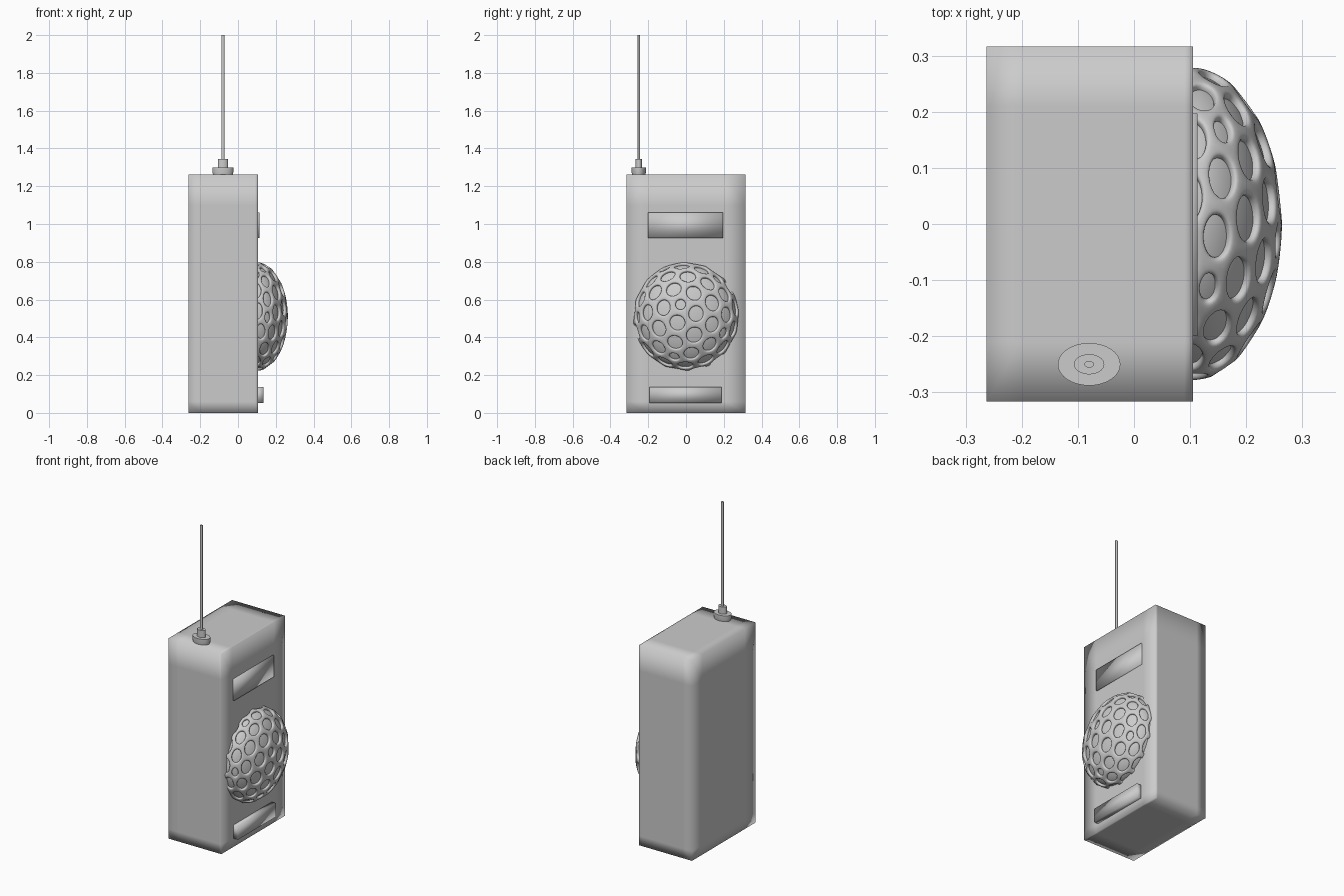
import bpy, bmesh, math
from mathutils import Vector, Matrix

old = bpy.data.objects.get("Cube")
if old:
    bpy.data.objects.remove(old, do_unlink=True)

grey = bpy.data.materials.new("light_grey")
grey.use_nodes = True
colour = (0.6, 0.6, 0.6, 1)
grey.diffuse_color = colour
grey.node_tree.nodes["Principled BSDF"].inputs["Base Color"].default_value = colour


def finish(name, bm, smooth=True):
    bmesh.ops.recalc_face_normals(bm, faces=bm.faces)
    mesh = bpy.data.meshes.new(name)
    bm.to_mesh(mesh)
    bm.free()
    mesh.materials.append(grey)
    for p in mesh.polygons:
        p.use_smooth = smooth
    ob = bpy.data.objects.new(name, mesh)
    bpy.context.scene.collection.objects.link(ob)
    return ob


def box(lo, hi):
    bm = bmesh.new()
    bmesh.ops.create_cube(bm, size=1)
    lo, hi = Vector(lo), Vector(hi)
    for v in bm.verts:
        v.co = Vector([(lo[i] + hi[i]) / 2 + v.co[i] * (hi[i] - lo[i]) for i in range(3)])
    return bm


def loop_cut(bm, axis, value):
    point, normal = Vector(), Vector()
    point[axis], normal[axis] = value, 1
    bmesh.ops.bisect_plane(bm, geom=bm.verts[:] + bm.edges[:] + bm.faces[:],
                           plane_co=point, plane_no=normal)


# Case: square silhouette with soft shading held by loops near the edges
bm = box((-0.263, -0.316, 0), (0.105, 0.316, 1.263))
for axis, cuts in enumerate(((-0.2, 0.09), (-0.21, 0.21), (0.06, 1.1))):
    for value in cuts:
        loop_cut(bm, axis, value)
finish("case", bm)

# Display window and lower button bar
finish("display_window", box((0.09, -0.2, 0.925), (0.113, 0.197, 1.06)))
finish("button_bar", box((0.09, -0.193, 0.052), (0.135, 0.187, 0.138)))


# Antenna: stacked oval lathe
def lathe(name, profile, stretch):
    bm = bmesh.new()
    rings = [[bm.verts.new((-0.08 + stretch * r * math.cos(a), -0.25 + r * math.sin(a), z))
              for a in (math.tau * k / 32 for k in range(32))] for r, z in profile]
    for low, high in zip(rings, rings[1:]):
        for k in range(32):
            n = (k + 1) % 32
            bm.faces.new((low[k], low[n], high[n], high[k]))
    bm.faces.new(rings[0])
    bm.faces.new(rings[-1])
    ob = finish(name, bm)
    ob.data.set_sharp_from_angle(angle=math.radians(40))


lathe("antenna_base", [(0.034, 1.255), (0.038, 1.275), (0.038, 1.3)], 1.47)
lathe("antenna_collar", [(0.018, 1.295), (0.018, 1.345)], 1.5)
lathe("antenna_rod", [(0.006, 1.34), (0.006, 2.0)], 1.4)

# Speaker dome: half ellipsoid under a raised honeycomb grille
centre = Vector((0.1, 0, 0.51))
radii = Vector((0.149, 0.266, 0.274))


def place(bm, grow):
    for v in bm.verts:
        v.co = centre + Vector([c * (r + grow) for c, r in zip(v.co, radii)])


bm = bmesh.new()
bmesh.ops.create_uvsphere(bm, u_segments=48, v_segments=24, radius=1)
bmesh.ops.delete(bm, geom=[v for v in bm.verts if v.co.x < -0.01], context='VERTS')
place(bm, 0)
finish("speaker_dome", bm)

# Honeycomb cells are the dual of a split icosahedron
ico = bmesh.new()
bmesh.ops.create_icosphere(ico, subdivisions=1, radius=1)
bmesh.ops.subdivide_edges(ico, edges=ico.edges[:], cuts=2, use_grid_fill=True)
bmesh.ops.triangulate(ico, faces=[f for f in ico.faces if len(f.verts) > 3])
turn = Matrix.Rotation(math.radians(25), 3, 'X') @ Matrix.Rotation(math.radians(12), 3, 'Y')
for v in ico.verts:
    v.co = turn @ v.co.normalized()
ico.normal_update()

bm = bmesh.new()
nodes = {f.index: bm.verts.new(f.calc_center_median().normalized()) for f in ico.faces}
for v in ico.verts:
    side = v.co.orthogonal().normalized()
    up = v.co.cross(side)

    def angle(f):
        d = f.calc_center_median() - v.co
        return math.atan2(d.dot(up), d.dot(side))
    bm.faces.new([nodes[f.index] for f in sorted(v.link_faces, key=angle)])
ico.free()
bm.normal_update()
cells = bm.faces[:]
bmesh.ops.inset_individual(bm, faces=cells, thickness=0.055, use_even_offset=True)
bmesh.ops.delete(bm, geom=cells, context='FACES_ONLY')
bmesh.ops.bisect_plane(bm, geom=bm.verts[:] + bm.edges[:] + bm.faces[:], plane_co=(-0.05, 0, 0),
                       plane_no=(1, 0, 0), clear_inner=True)
place(bm, 0.012)
grille = finish("speaker_grille", bm)
thick = grille.modifiers.new("thickness", 'SOLIDIFY')
thick.thickness = 0.022
thick.offset = -0.6
soft = grille.modifiers.new("rounding", 'SUBSURF')
soft.levels = soft.render_levels = 2
